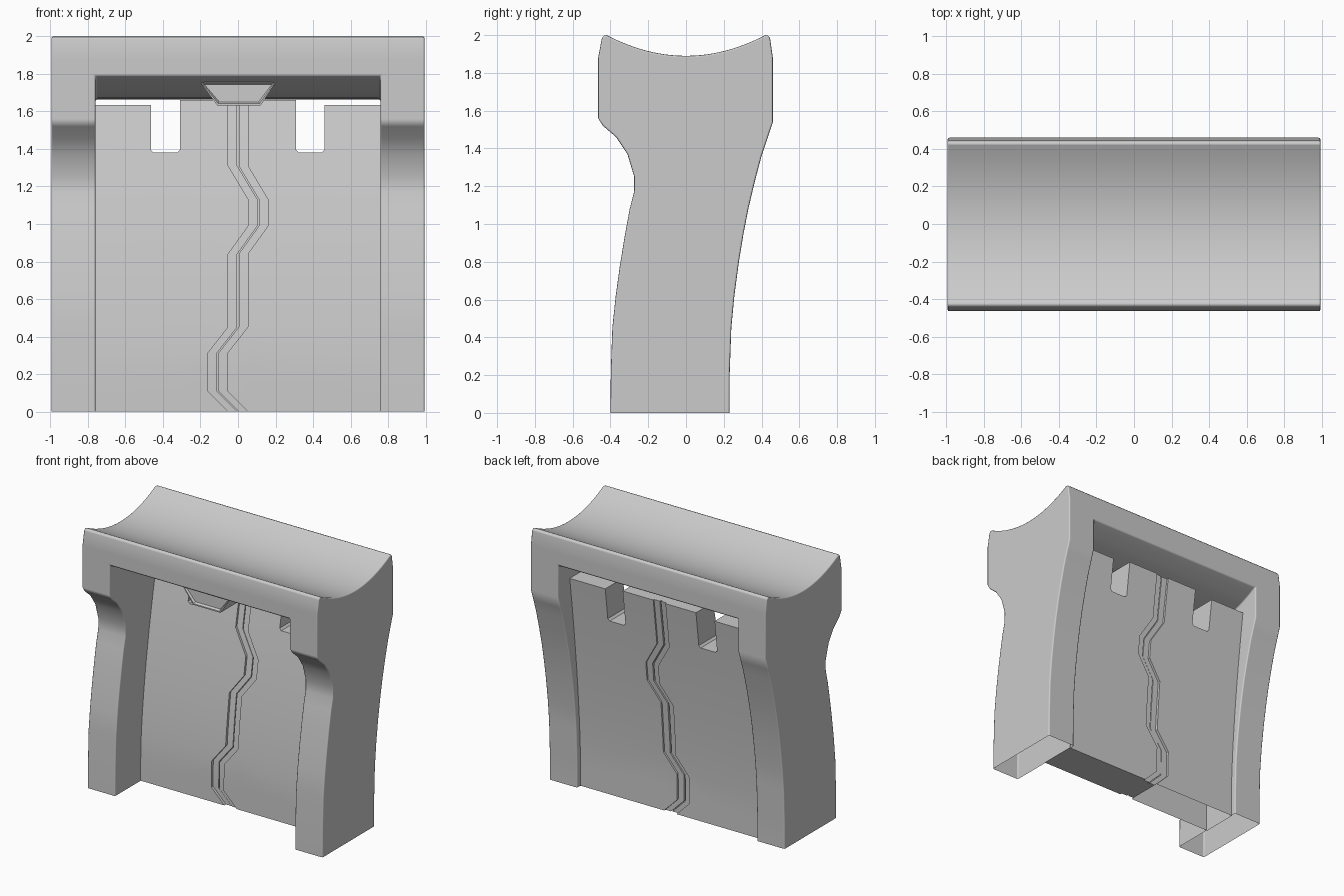
import bpy, bmesh, math

if "Cube" in bpy.data.objects:
    bpy.data.objects.remove(bpy.data.objects["Cube"])

stone = bpy.data.materials.new("light grey")
stone.diffuse_color = (0.6, 0.6, 0.6, 1)
stone.use_nodes = True
stone.node_tree.nodes["Principled BSDF"].inputs["Base Color"].default_value = stone.diffuse_color


def add_object(name, bm):
    bmesh.ops.recalc_face_normals(bm, faces=bm.faces)
    mesh = bpy.data.meshes.new(name)
    bm.to_mesh(mesh)
    bm.free()
    mesh.materials.append(stone)
    obj = bpy.data.objects.new(name, mesh)
    bpy.context.collection.objects.link(obj)
    return obj


def activate(obj):
    bpy.ops.object.select_all(action='DESELECT')
    obj.select_set(True)
    bpy.context.view_layer.objects.active = obj


def smooth(obj, angle=30):
    activate(obj)
    bpy.ops.object.shade_smooth_by_angle(angle=math.radians(angle))
    mod = obj.modifiers.new("flat_shading", 'WEIGHTED_NORMAL')
    mod.keep_sharp, mod.weight = True, 100
    bpy.ops.object.modifier_apply(modifier=mod.name)


def prism(points, offset):
    """Fill a 3D outline and extrude it by offset."""
    bm = bmesh.new()
    face = bm.faces.new([bm.verts.new(p) for p in points])
    res = bmesh.ops.extrude_face_region(bm, geom=[face])
    moved = [g for g in res["geom"] if isinstance(g, bmesh.types.BMVert)]
    bmesh.ops.translate(bm, verts=moved, vec=offset)
    bmesh.ops.recalc_face_normals(bm, faces=bm.faces)
    return bm


def sag(z_edge, z_mid, half, n=16):
    """Hanging curve across y, from front to back."""
    return [(y, z_mid + (z_edge - z_mid) * (y / half) ** 2)
            for y in (half * (2 * i / n - 1) for i in range(n + 1))]


# Frame: side profile across the full width, opening cut out
front = [(-.40, 0), (-.398, .22), (-.39, .45), (-.372, .62), (-.35, .78), (-.322, .95),
         (-.298, 1.08), (-.275, 1.17), (-.274, 1.25), (-.31, 1.37), (-.37, 1.46),
         (-.44, 1.52), (-.465, 1.56), (-.465, 1.88), (-.445, 1.985), (-.435, 1.997)]
back = [(.435, 1.997), (.445, 1.985), (.46, 1.88), (.46, 1.54), (.43, 1.45), (.40, 1.36),
        (.363, 1.22), (.33, 1.08), (.303, .94), (.28, .8), (.256, .62), (.24, .45),
        (.231, .2), (.23, 0)]
profile = front + sag(2.0, 1.89, .42) + back
frame = add_object("gate_frame", prism([(-.995, y, z) for y, z in profile], (1.99, 0, 0)))

opening = sag(1.79, 1.665, .465) + [(.7, 1.79), (.7, -.5), (-.7, -.5), (-.7, 1.79)]
cutter = add_object("opening_cutter", prism([(-.76, y, z) for y, z in opening], (1.52, 0, 0)))
activate(frame)
cut = frame.modifiers.new("opening", 'BOOLEAN')
cut.object, cut.solver = cutter, 'EXACT'
bpy.ops.object.modifier_apply(modifier=cut.name)
bpy.data.objects.remove(cutter)

# Legs are open underneath
bm = bmesh.new()
bm.from_mesh(frame.data)
bmesh.ops.delete(bm, geom=[f for f in bm.faces if f.calc_center_median().z < .001],
                 context='FACES')
bm.to_mesh(frame.data)
bm.free()
bevel = frame.modifiers.new("soft_edges", 'BEVEL')
bevel.width, bevel.segments, bevel.angle_limit = .01, 2, math.radians(55)
bpy.ops.object.modifier_apply(modifier=bevel.name)
smooth(frame, 50)

# Doors: flat outline, extruded, then leaned backwards with height
TOP, MID_TOP = 1.635, 1.66
seam = [(0, 0), (-.11, .11), (-.11, .31), (0, .45), (0, .84), (.108, .99), (.108, 1.13),
        (0, 1.31), (0, MID_TOP)]


def shifted(dx):
    return [(x + dx, z) for x, z in seam]


def notch(a, b):
    """Rounded slot from the inner edge a to the outer edge b."""
    r = math.copysign(.015, b - a)
    return [(a, MID_TOP), (a, 1.395), (a + r, 1.38), (b - r, 1.38), (b, 1.395), (b, TOP)]


def leaning_panel(name, outline, y0, y1, open_bottom=False):
    bm = prism([(x, y0, z) for x, z in outline], (0, y1 - y0, 0))
    if open_bottom:
        bmesh.ops.delete(bm, geom=[f for f in bm.faces if f.calc_center_median().z < .001],
                         context='FACES')
    bmesh.ops.triangulate(bm, faces=bm.faces)
    for i in range(1, 20):
        bmesh.ops.bisect_plane(bm, geom=bm.verts[:] + bm.edges[:] + bm.faces[:],
                               plane_co=(0, 0, i * TOP / 20), plane_no=(0, 0, 1))
    for v in bm.verts:
        reach = .2 - .07 * (v.co.y + .09) / .28   # the panel thins towards the top
        v.co.y += reach * (max(v.co.z - .2, 0) / 1.44) ** 1.5
    smooth(add_object(name, bm))


G = .052
leaning_panel("left_door", shifted(-G) + notch(-.31, -.465) + [(-.765, TOP), (-.765, 0)],
              -.09, .19, True)
leaning_panel("right_door", shifted(G) + notch(.31, .46) + [(.765, TOP), (.765, 0)],
              -.09, .19)
# Stepped tongues along the seam
leaning_panel("left_seam_tongue", shifted(-G) + shifted(-.004)[::-1], -.07, .17)
leaning_panel("right_seam_tongue", shifted(.004) + shifted(G)[::-1], -.075, .175)
leaning_panel("seam_core", shifted(-.01) + shifted(.01)[::-1], -.055, .155)

# Tapered catch block under the front of the lintel, with stepped front
block = [(-.2, 1.755), (-.11, 1.632), (.12, 1.632), (.2, 1.755)]
bm = prism([(x, -.385, z) for x, z in block], (0, .19, 0))
for depth in (.0, -.015, .0, -.015):
    face = min(bm.faces, key=lambda f: f.calc_center_median().y)
    bmesh.ops.inset_region(bm, faces=[face], thickness=.011, depth=depth)
smooth(add_object("catch_block", bm))
